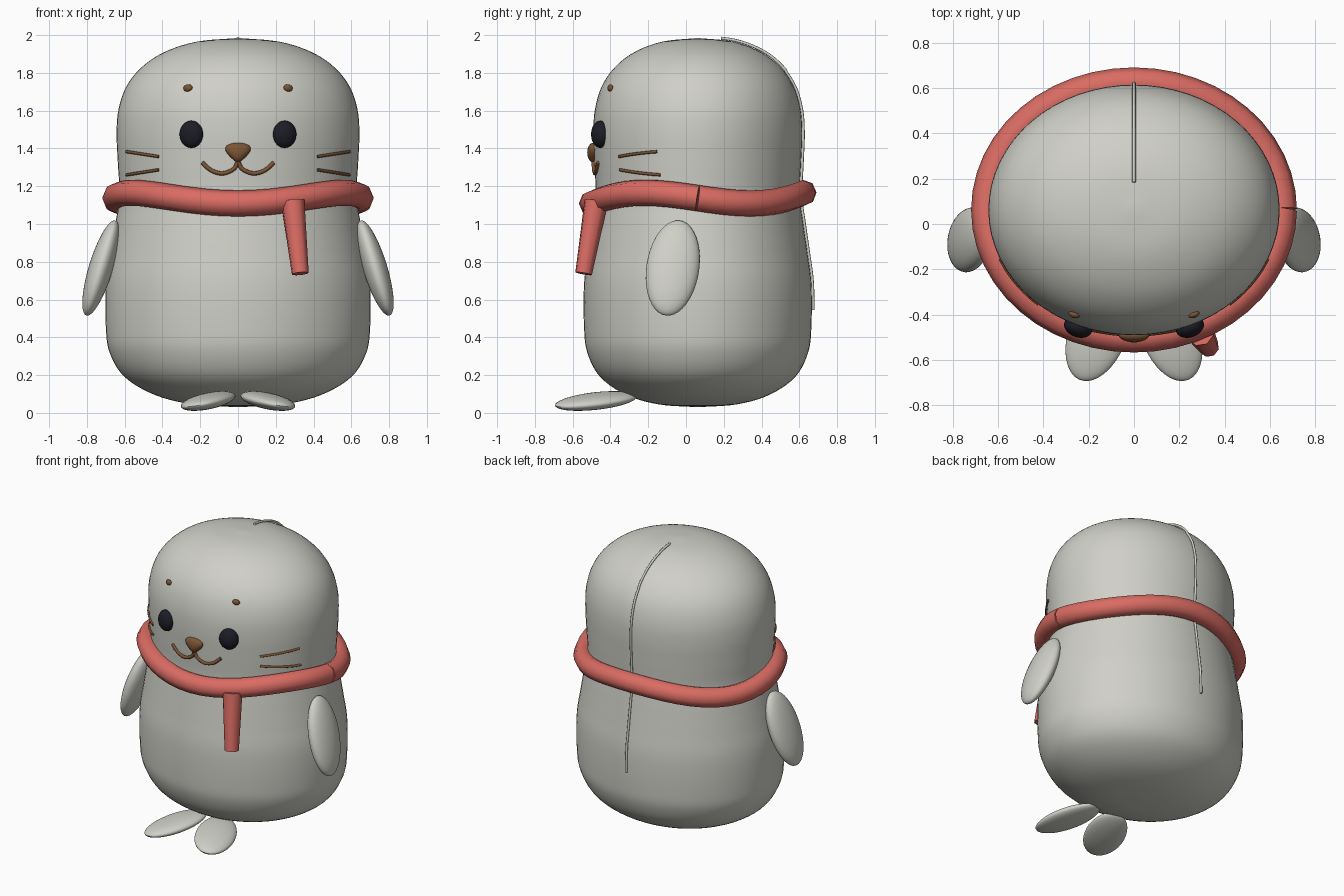
import bpy, bmesh, math
from mathutils import Vector

cube = bpy.data.objects.get("Cube")
if cube:
    bpy.data.objects.remove(cube, do_unlink=True)


def material(name, rgb):
    m = bpy.data.materials.new(name)
    m.use_nodes = True
    m.diffuse_color = (*rgb, 1)
    bsdf = m.node_tree.nodes["Principled BSDF"]
    bsdf.inputs["Base Color"].default_value = (*rgb, 1)
    bsdf.inputs["Roughness"].default_value = 0.7
    return m


FUR = material("pale grey", (0.63, 0.63, 0.58))
RED = material("scarf red", (0.70, 0.15, 0.125))
BROWN = material("brown", (0.20, 0.09, 0.035))
DARK = material("eye black", (0.012, 0.012, 0.02))

# Body outline as (half width, height); depth is a fixed share of width
OUTLINE = [(0, 0.03), (0.24, 0.045), (0.44, 0.095), (0.60, 0.19), (0.68, 0.32),
           (0.70, 0.46), (0.70, 0.68), (0.675, 0.85), (0.65, 1.0), (0.628, 1.15),
           (0.636, 1.32), (0.643, 1.48), (0.632, 1.61), (0.59, 1.73),
           (0.51, 1.83), (0.39, 1.91), (0.22, 1.965), (0, 1.985)]
DEPTH, MID_Y = 0.86, 0.062


def smooth_path(points, steps=5):
    """Catmull-Rom curve through the points."""
    p = [Vector(q) for q in points]
    p = [2 * p[0] - p[1]] + p + [2 * p[-1] - p[-2]]
    out = []
    for a, b, c, d in zip(p, p[1:], p[2:], p[3:]):
        for i in range(steps):
            t = i / steps
            out.append(0.5 * (2 * b + (c - a) * t + (2 * a - 5 * b + 4 * c - d) * t * t
                              + (3 * b - a - 3 * c + d) * t ** 3))
    return out + [p[-2]]


PROFILE = smooth_path(OUTLINE)


def front_y(x, z):
    """Depth of the front body surface at x, z."""
    for a, b in zip(PROFILE, PROFILE[1:]):
        if a.y <= z <= b.y:
            r = a.x + (b.x - a.x) * (z - a.y) / (b.y - a.y)
            return MID_Y - DEPTH * r * math.sqrt(max(0, 1 - (x / r) ** 2))
    return MID_Y


def add_mesh(name, bm, mat):
    bmesh.ops.recalc_face_normals(bm, faces=bm.faces)
    me = bpy.data.meshes.new(name)
    bm.to_mesh(me)
    bm.free()
    me.materials.append(mat)
    ob = bpy.data.objects.new(name, me)
    bpy.context.collection.objects.link(ob)
    return ob


def smooth(ob, angle=40):
    bpy.ops.object.select_all(action="DESELECT")
    bpy.context.view_layer.objects.active = ob
    ob.select_set(True)
    bpy.ops.object.shade_smooth_by_angle(angle=math.radians(angle))


def ellipsoid(name, mat, loc, size, rot=(0, 0, 0)):
    bm = bmesh.new()
    bmesh.ops.create_uvsphere(bm, u_segments=32, v_segments=20, radius=1)
    bmesh.ops.scale(bm, vec=size, verts=bm.verts)
    ob = add_mesh(name, bm, mat)
    ob.location = loc
    ob.rotation_euler = [math.radians(a) for a in rot]
    smooth(ob)
    return ob


def tube(name, mat, points, radius, sides_level=2):
    cu = bpy.data.curves.new(name, "CURVE")
    cu.dimensions = "3D"
    cu.bevel_depth = radius
    cu.bevel_resolution = sides_level
    cu.use_fill_caps = True
    sp = cu.splines.new("POLY")
    sp.points.add(len(points) - 1)
    for p, co in zip(sp.points, points):
        p.co = (*co, 1)
    cu.materials.append(mat)
    ob = bpy.data.objects.new(name, cu)
    bpy.context.collection.objects.link(ob)
    bpy.ops.object.select_all(action="DESELECT")
    bpy.context.view_layer.objects.active = ob
    ob.select_set(True)
    bpy.ops.object.convert(target="MESH")
    smooth(bpy.context.object, 50)


# Body: the outline spun round, then flattened front to back
bm = bmesh.new()
verts = [bm.verts.new((p.x, 0, p.y)) for p in PROFILE]
edges = [bm.edges.new(pair) for pair in zip(verts, verts[1:])]
bmesh.ops.spin(bm, geom=verts + edges, cent=(0, 0, 0), axis=(0, 0, 1),
               angle=math.tau, steps=64)
bmesh.ops.remove_doubles(bm, verts=bm.verts, dist=0.0005)
for v in bm.verts:
    v.co.y = v.co.y * DEPTH + MID_Y
smooth(add_mesh("body", bm, FUR))

# Raised seam down the back
seam = [(0, p.x * DEPTH + MID_Y + 0.006, p.y + (0.008 if p.y > 1.8 else 0))
        for p in PROFILE if p.y > 0.54 and p.x * DEPTH + MID_Y > 0.165]
tube("back_seam", FUR, seam, 0.008)

# Paired parts
for side, s in (("left", 1), ("right", -1)):
    ellipsoid(side + "_flipper", FUR, (s * 0.726, -0.07, 0.767),
              (0.064, 0.14, 0.265), (-8, -s * 17, 0))
    ellipsoid(side + "_foot", FUR, (s * 0.158, -0.477, 0.063),
              (0.13, 0.228, 0.042), (7, s * 7, s * 22))
    ellipsoid(side + "_eye", DARK, (s * 0.247, -0.455, 1.475),
              (0.064, 0.045, 0.072), (0, 0, s * 20))
    ellipsoid(side + "_brow", BROWN, (s * 0.265, front_y(0.265, 1.72) - 0.004, 1.72),
              (0.025, 0.014, 0.019), (0, s * 10, s * 20))
    for level, z_in, z_out in (("upper", 1.357, 1.383), ("lower", 1.287, 1.26)):
        line = []
        for i in range(9):
            x = 0.42 + 0.17 * i / 8
            z = z_in + (z_out - z_in) * i / 8
            line.append((s * x, front_y(x, z) - 0.003, z))
        tube(f"{side}_{level}_whisker", BROWN, line, 0.008)
    lip = smooth_path([(0, 1.335), (0.022, 1.292), (0.08, 1.268),
                       (0.14, 1.283), (0.19, 1.325)])
    tube(side + "_mouth", BROWN,
         [(s * p.x, front_y(p.x, p.y) - 0.004, p.y) for p in lip], 0.011)

# Nose: a ball narrowed towards its lower end
bm = bmesh.new()
bmesh.ops.create_uvsphere(bm, u_segments=24, v_segments=16, radius=1)
for v in bm.verts:
    v.co.x *= 0.075 * (0.8 + 0.45 * v.co.z)
    v.co.y *= 0.032
    v.co.z *= 0.052
nose = add_mesh("nose", bm, BROWN)
nose.location = (0, front_y(0, 1.38) - 0.003, 1.378)
smooth(nose)

# Scarf: a wavy loop whose ends meet at the side
loop = []
for i in range(49):
    a = math.tau * i / 48
    loop.append((0.65 * math.cos(a), MID_Y + 0.56 * math.sin(a),
                 1.137 - 0.028 * math.sin(3 * a)))
tube("scarf_loop", RED, loop, 0.069)

# Hanging scarf end: a tapered eight-sided stub
bm = bmesh.new()
bmesh.ops.create_cone(bm, cap_ends=True, segments=8, radius1=0.046, radius2=0.064,
                      depth=0.39)
tail = add_mesh("scarf_tail", bm, RED)
top, bottom = Vector((0.29, -0.475, 1.12)), Vector((0.33, -0.542, 0.737))
tail.location = (top + bottom) / 2
tail.rotation_euler = (top - bottom).to_track_quat("Z", "Y").to_euler()
smooth(tail, 50)
